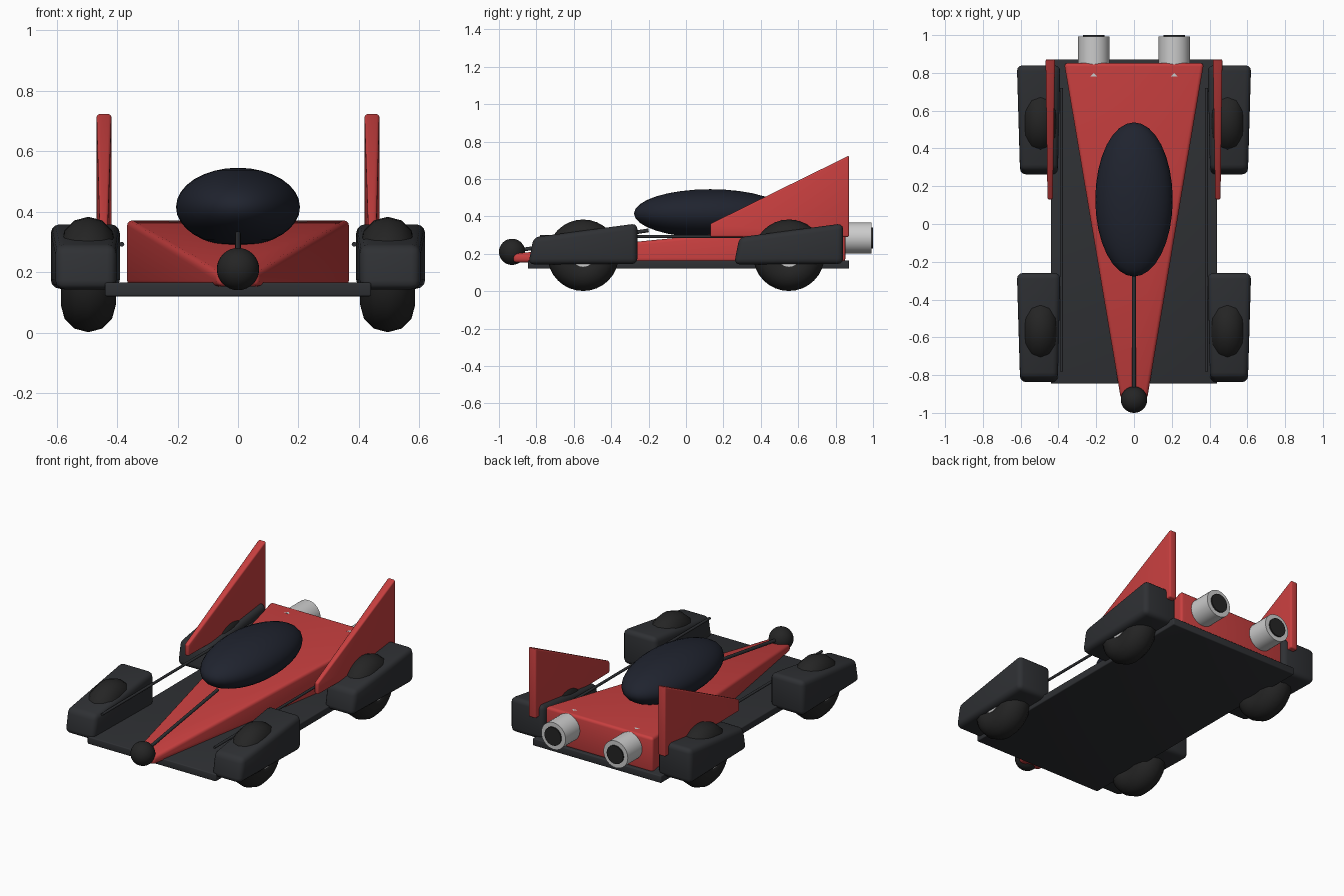
import bpy, bmesh
from math import pi, radians
from mathutils import Vector

if "Cube" in bpy.data.objects:
    bpy.data.objects.remove(bpy.data.objects["Cube"])


def material(name, rgb):
    m = bpy.data.materials.new(name)
    m.diffuse_color = (*rgb, 1)
    m.use_nodes = True
    m.node_tree.nodes["Principled BSDF"].inputs["Base Color"].default_value = m.diffuse_color
    return m


RED = material("red_paint", (0.58, 0.05, 0.05))
DARK = material("dark_trim", (0.028, 0.030, 0.034))
RUBBER = material("rubber", (0.018, 0.018, 0.018))
GLASS = material("canopy_glass", (0.014, 0.017, 0.028))
METAL = material("bright_metal", (0.72, 0.72, 0.74))


def finish(o, name, mat, bevel=0):
    o.name = name
    o.data.materials.append(mat)
    bpy.ops.object.select_all(action='DESELECT')
    o.select_set(True)
    bpy.context.view_layer.objects.active = o
    if bevel:
        b = o.modifiers.new("bevel", 'BEVEL')
        b.width, b.segments = bevel, 3
        bpy.ops.object.modifier_apply(modifier=b.name)
    bpy.ops.object.shade_smooth_by_angle(angle=radians(35))
    return o


def loft(name, front, back, mat, bevel):
    """Solid between two four-point loops."""
    bm = bmesh.new()
    f = [bm.verts.new(p) for p in front]
    b = [bm.verts.new(p) for p in back]
    bm.faces.new(f)
    bm.faces.new(b[::-1])
    for i in range(4):
        j = (i + 1) % 4
        bm.faces.new((f[j], f[i], b[i], b[j]))
    bmesh.ops.recalc_face_normals(bm, faces=bm.faces)
    me = bpy.data.meshes.new(name)
    bm.to_mesh(me)
    bm.free()
    o = bpy.data.objects.new(name, me)
    bpy.context.collection.objects.link(o)
    return finish(o, name, mat, bevel)


def section(x0, x1, yb, yt, z0, z1):
    return [(x0, yb, z0), (x1, yb, z0), (x1, yt, z1), (x0, yt, z1)]


def ball(name, loc, radii, mat):
    bpy.ops.mesh.primitive_uv_sphere_add(segments=32, ring_count=16, radius=1, location=loc)
    o = bpy.context.object
    o.scale = radii
    return finish(o, name, mat)


def rod(name, a, b, r, mat, sides=32):
    a, b = Vector(a), Vector(b)
    bpy.ops.mesh.primitive_cylinder_add(vertices=sides, radius=r, depth=(b - a).length,
                                        location=(a + b) / 2)
    o = bpy.context.object
    o.rotation_euler = (b - a).to_track_quat('Z', 'Y').to_euler()
    return finish(o, name, mat)


# Floor and wedge body
loft("floor_plate", section(-.44, .44, -.845, -.845, .12, .165),
     section(-.44, .44, .872, .872, .12, .165), DARK, .006)
loft("wedge_body", section(-.07, .07, -.925, -.925, .153, .2),
     section(-.37, .37, .852, .852, .155, .373), RED, .018)

# Canopy, nose ball and spine
ball("canopy", (0, .13, .415), (.205, .408, .13), GLASS)
ball("nose_ball", (0, -.93, .21), (.07, .07, .07), RUBBER)
rod("nose_spine", (0, -.93, .213), (0, -.2, .325), .01, DARK, 12)

for s, side in ((-1, "left"), (1, "right")):
    # Tail fin
    loft(side + "_fin",
         [(s * .43, .13, .29), (s * .458, .13, .29), (s * .458, .13, .36), (s * .43, .13, .36)],
         [(s * .418, .872, .29), (s * .468, .872, .29), (s * .468, .872, .725), (s * .418, .872, .725)],
         RED, .009)
    # Side rail
    rod(side + "_rail", (s * .384, -.78, .292), (s * .384, .72, .292), .008, DARK, 12)
    # Exhaust nozzle
    rod(side + "_nozzle", (s * .213, .78, .285), (s * .213, .992, .285), .083, METAL)
    rod(side + "_nozzle_opening", (s * .213, .95, .285), (s * .213, 1.0, .285), .056, RUBBER)

    for y, end in ((-.55, "front"), (.55, "rear")):
        tag = end + "_" + side
        # Fender pod over each wheel
        loft(tag + "_fender", section(s * .403, s * .603, y - .293, y - .265, .143, .288),
             section(s * .39, s * .62, y + .29, y + .29, .145, .362), DARK, .03)
        # Tyre and hub
        bpy.ops.mesh.primitive_torus_add(major_segments=32, minor_segments=12, major_radius=.1,
                                         minor_radius=.091, location=(s * .495, y, .192),
                                         rotation=(0, pi / 2, 0))
        finish(bpy.context.object, tag + "_tyre", RUBBER)
        rod(tag + "_hub", (s * .41, y, .192), (s * .58, y, .192), .062, METAL, 24)
